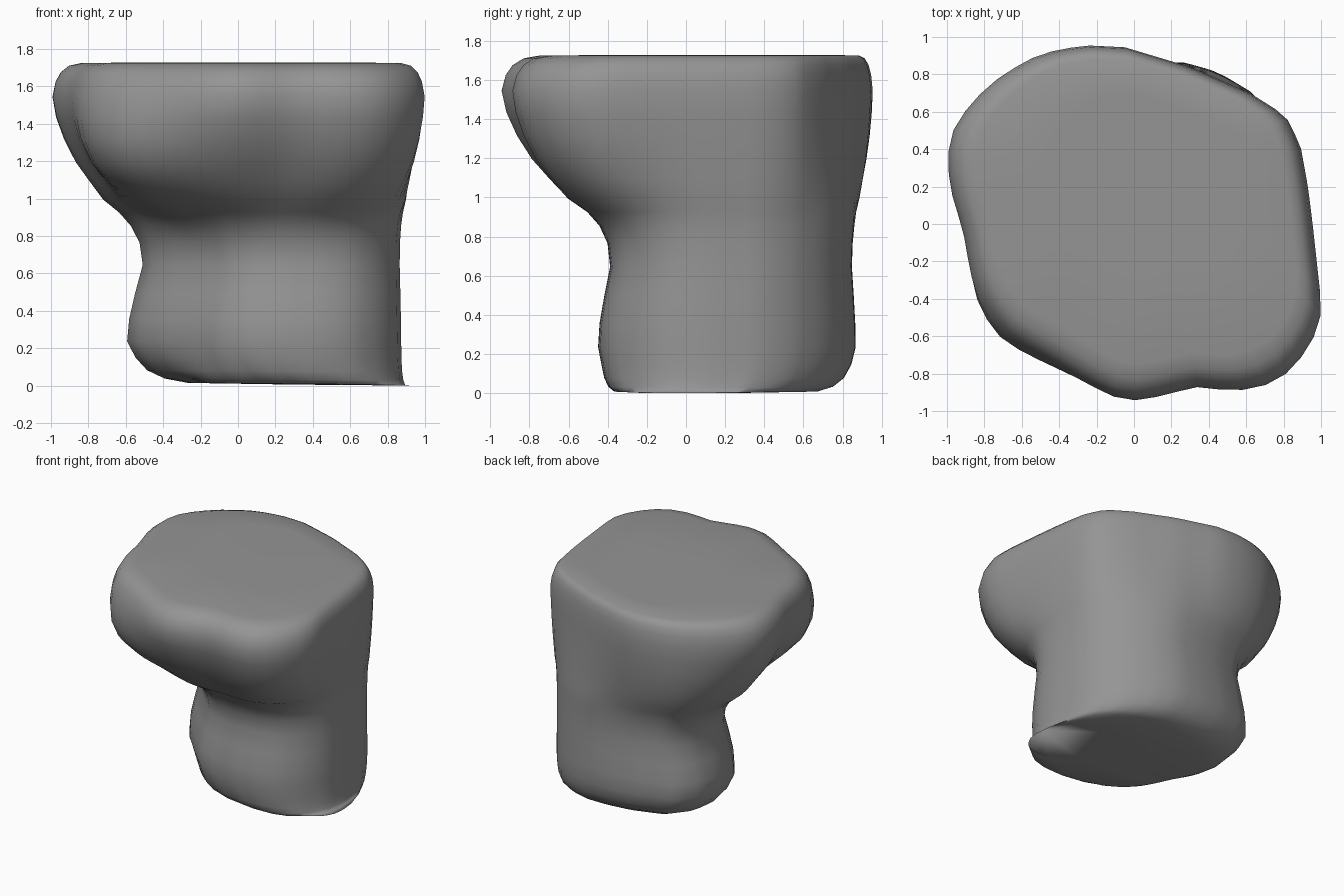
import bpy, bmesh, math

if "Cube" in bpy.data.objects:
    bpy.data.objects.remove(bpy.data.objects["Cube"])

SIDES = 60
CX, CY = 0.12, 0.15

# Outline of the wide head (seen from above)
HEAD = [(1.0, -.42), (.955, 0), (.93, .2), (.89, .42), (.81, .58), (.62, .70), (.3, .84),
        (-.05, .945), (-.27, .955), (-.5, .91), (-.7, .8), (-.86, .66), (-.96, .52),
        (-1.0, .35), (-.98, .18), (-.91, -.05), (-.87, -.26), (-.81, -.44), (-.68, -.6),
        (-.4, -.76), (-.25, -.85), (-.05, -.95), (.15, -.92), (.32, -.87), (.47, -.885),
        (.65, -.885), (.8, -.81), (.93, -.67), (.995, -.52)]
# Outline of the narrower stem, set towards the back right
STEM = [(.875, .1), (.85, .38), (.77, .56), (.62, .71), (.45, .81), (.28, .86), (.08, .865),
        (-.15, .84), (-.42, .76), (-.55, .6), (-.58, .38), (-.54, .18), (-.42, 0),
        (-.25, -.18), (-.1, -.33), (.05, -.41), (.25, -.44), (.45, -.43), (.62, -.38),
        (.76, -.26), (.85, -.1)]


def radius_at(outline, ang):
    """Distance from the axis to the outline along a direction."""
    dx, dy = math.cos(ang), math.sin(ang)
    best = 0
    for (ax, ay), (bx, by) in zip(outline, outline[1:] + outline[:1]):
        ax, ay, bx, by = ax - CX, ay - CY, bx - CX, by - CY
        ex, ey = bx - ax, by - ay
        det = dy * ex - dx * ey
        if abs(det) < 1e-9:
            continue
        r = (ay * ex - ax * ey) / det
        t = (dx * ay - dy * ax) / det
        if r > 0 and -1e-6 <= t <= 1 + 1e-6:
            best = max(best, r)
    return best


def lobe(ang, centre):
    """Smooth bump, 45 degrees to each side of a direction."""
    d = abs((math.degrees(ang) - centre + 180) % 360 - 180)
    return math.cos(math.radians(2 * d)) ** 2 if d < 45 else 0


# height, blend stem to head, scale, scaling centre, bulge to the front left
FOOT, MID, RIM = (.98, -.08), (.75, .55), (.1, .45)
LEVELS = [(.008, 0, .45, FOOT, 0), (.012, 0, .80, FOOT, 0), (.035, 0, .88, FOOT, 0),
          (.08, 0, .94, FOOT, 0), (.15, 0, .98, FOOT, 0), (.24, 0, 1.01, MID, 0),
          (.36, 0, 1.005, MID, 0), (.5, 0, .98, MID, 0), (.65, 0, .945, MID, 0),
          (.77, 0, .96, MID, 0), (.86, .04, .985, MID, 0), (.93, .14, 1, MID, .04),
          (1.0, .36, 1, MID, .15), (1.1, .53, 1, MID, .27), (1.2, .70, 1, MID, .27),
          (1.32, .85, 1, MID, .2), (1.44, .96, 1, RIM, .1), (1.55, 1, 1, RIM, .02),
          (1.63, 1, .985, RIM, 0), (1.68, 1, .96, RIM, 0), (1.715, 1, .92, RIM, 0),
          (1.73, 1, .86, RIM, 0), (1.733, 1, .5, RIM, 0)]

bm = bmesh.new()
rings = []
for z, w, s, (px, py), bulge in LEVELS:
    ring = []
    for i in range(SIDES):
        a = 2 * math.pi * i / SIDES
        front_left = lobe(a, 225)
        k = w + bulge * (front_left + .35 * lobe(a, 135) + .3 * lobe(a, 315))
        r = (1 - k) * radius_at(STEM, a) + k * radius_at(HEAD, a)
        x, y = CX + r * math.cos(a), CY + r * math.sin(a)
        # the foot stays fuller and sharper at the front left
        t = s + (1 - s) * .5 * front_left if .01 < z < .2 else s
        x, y = px + (x - px) * t, py + (y - py) * t
        tilt = max(0, .3 - z) * .03 * (.6 - x)
        ring.append(bm.verts.new((x, y, z + tilt)))
    rings.append(ring)
for lo, hi in zip(rings, rings[1:]):
    for i in range(SIDES):
        j = (i + 1) % SIDES
        bm.faces.new((lo[i], lo[j], hi[j], hi[i]))
bm.faces.new(rings[-1])
bm.faces.new(rings[0][::-1])
# Soften the outline slightly along the body
bmesh.ops.smooth_vert(bm, verts=[v for ring in rings[6:17] for v in ring], factor=.3,
                      use_axis_x=True, use_axis_y=True)
bmesh.ops.recalc_face_normals(bm, faces=bm.faces)
low = min(v.co.z for v in bm.verts)
for v in bm.verts:
    v.co.z -= low
for f in bm.faces:
    f.smooth = True

mesh = bpy.data.meshes.new("flat_topped_stump")
bm.to_mesh(mesh)
bm.free()
stump = bpy.data.objects.new("flat_topped_stump", mesh)
bpy.context.collection.objects.link(stump)

# Dark grey surface
grey = bpy.data.materials.new("dark_grey")
grey.diffuse_color = (.3, .3, .3, 1)
grey.use_nodes = True
grey.node_tree.nodes["Principled BSDF"].inputs["Base Color"].default_value = grey.diffuse_color
mesh.materials.append(grey)
